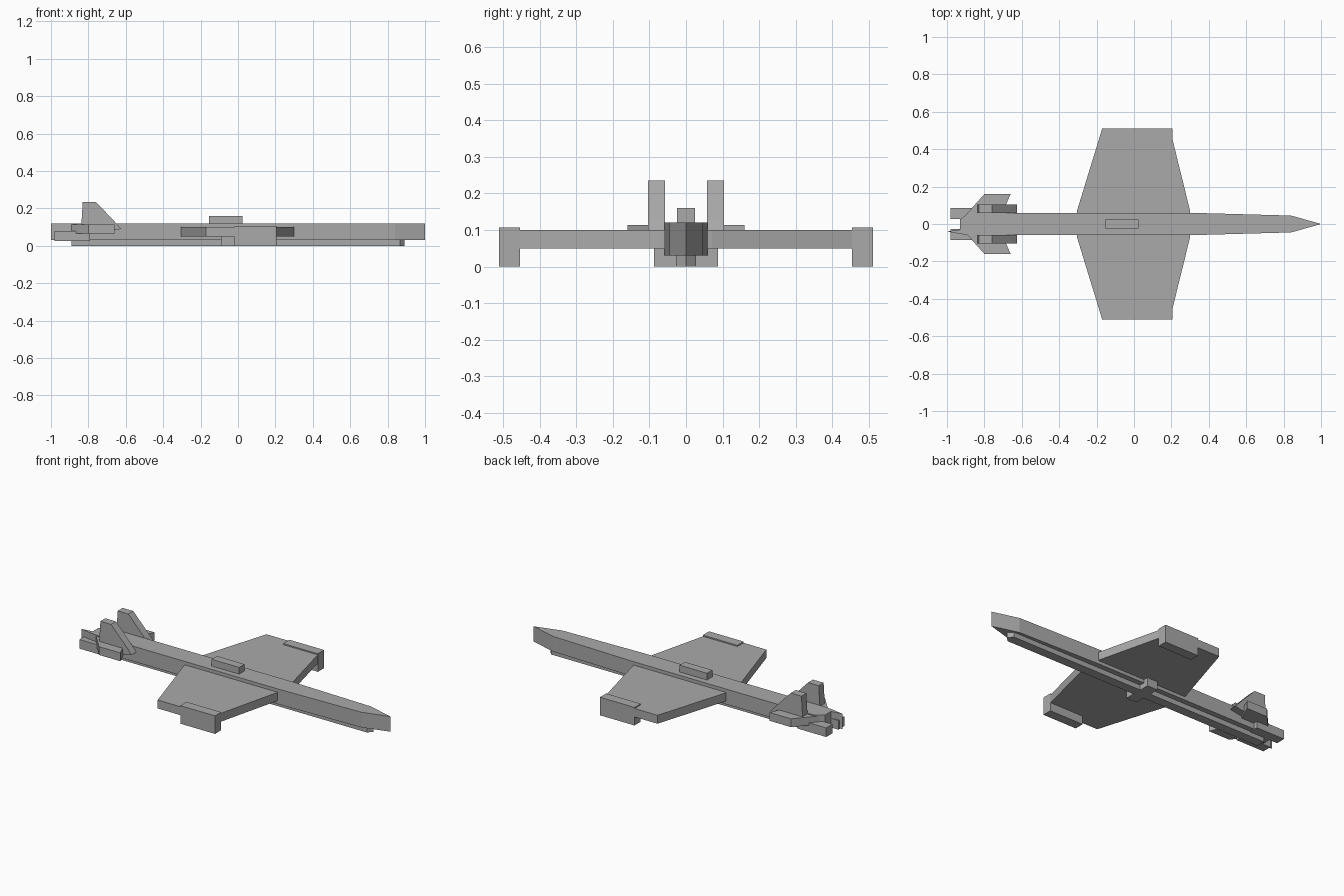
import bpy
import bmesh
from mathutils import Vector

cube = bpy.data.objects.get("Cube")
if cube:
    bpy.data.objects.remove(cube, do_unlink=True)

grey = bpy.data.materials.new("plain_grey")
grey.use_nodes = True
grey.diffuse_color = (0.4, 0.4, 0.4, 1)
grey.node_tree.nodes["Principled BSDF"].inputs["Base Color"].default_value = grey.diffuse_color


def prism(name, outline, start, depth):
    """Extrude a closed 3D outline along a vector."""
    bm = bmesh.new()
    face = bm.faces.new([bm.verts.new(Vector(p) + Vector(start)) for p in outline])
    top = bmesh.ops.extrude_face_region(bm, geom=[face])["geom"]
    bmesh.ops.translate(bm, vec=depth, verts=[v for v in top if isinstance(v, bmesh.types.BMVert)])
    bmesh.ops.recalc_face_normals(bm, faces=bm.faces)
    mesh = bpy.data.meshes.new(name)
    bm.to_mesh(mesh)
    bm.free()
    mesh.materials.append(grey)
    obj = bpy.data.objects.new(name, mesh)
    bpy.context.collection.objects.link(obj)
    return obj


def plan(name, pts, z0, z1):
    """Plate with an outline seen from above."""
    return prism(name, [(x, y, 0) for x, y in pts], (0, 0, z0), (0, 0, z1 - z0))


def side(name, pts, y0, y1):
    """Plate with an outline seen from the side."""
    return prism(name, [(x, 0, z) for x, z in pts], (0, y0, 0), (0, y1 - y0, 0))


def box(name, x0, x1, y0, y1, z0, z1):
    return plan(name, [(x0, y0), (x1, y0), (x1, y1), (x0, y1)], z0, z1)


# Body with pointed nose and offset tail spike
plan("fuselage", [(1, 0), (0.84, 0.045), (0.3, 0.06), (-0.88, 0.06), (-0.93, 0.025),
                  (-0.93, -0.03), (-1, -0.04), (-0.93, -0.053), (-0.88, -0.06),
                  (0.3, -0.06), (0.84, -0.045)], 0.03, 0.12)
plan("keel", [(-0.89, -0.028), (0.865, -0.028), (0.89, 0), (0.865, 0.028), (-0.89, 0.028)], 0, 0.035)
box("canopy", -0.155, 0.025, -0.025, 0.025, 0.115, 0.16)
box("belly_block", -0.09, -0.02, -0.088, 0.088, 0, 0.05)

# Paired parts
for label, s in (("left", 1), ("right", -1)):
    plan(label + "_wing", [(-0.305, s * 0.05), (-0.305, s * 0.07), (-0.17, s * 0.51),
                           (0.205, s * 0.51), (0.205, s * 0.455), (0.3, s * 0.07),
                           (0.3, s * 0.05)], 0.05, 0.1)
    box(label + "_wingtip_pod", -0.02, 0.207, s * 0.453, s * 0.511, 0, 0.107)
    plan(label + "_tailplane", [(-0.925, s * 0.02), (-0.8, s * 0.16), (-0.66, s * 0.16),
                                (-0.72, s * 0.02)], 0.065, 0.114)
    side(label + "_fin", [(-0.84, 0.07), (-0.83, 0.235), (-0.76, 0.235), (-0.66, 0.13),
                          (-0.625, 0.09), (-0.68, 0.08)], s * 0.058, s * 0.104)
    box(label + "_engine", -0.98, -0.79, s * 0.028, s * 0.086, 0.026, 0.08)
